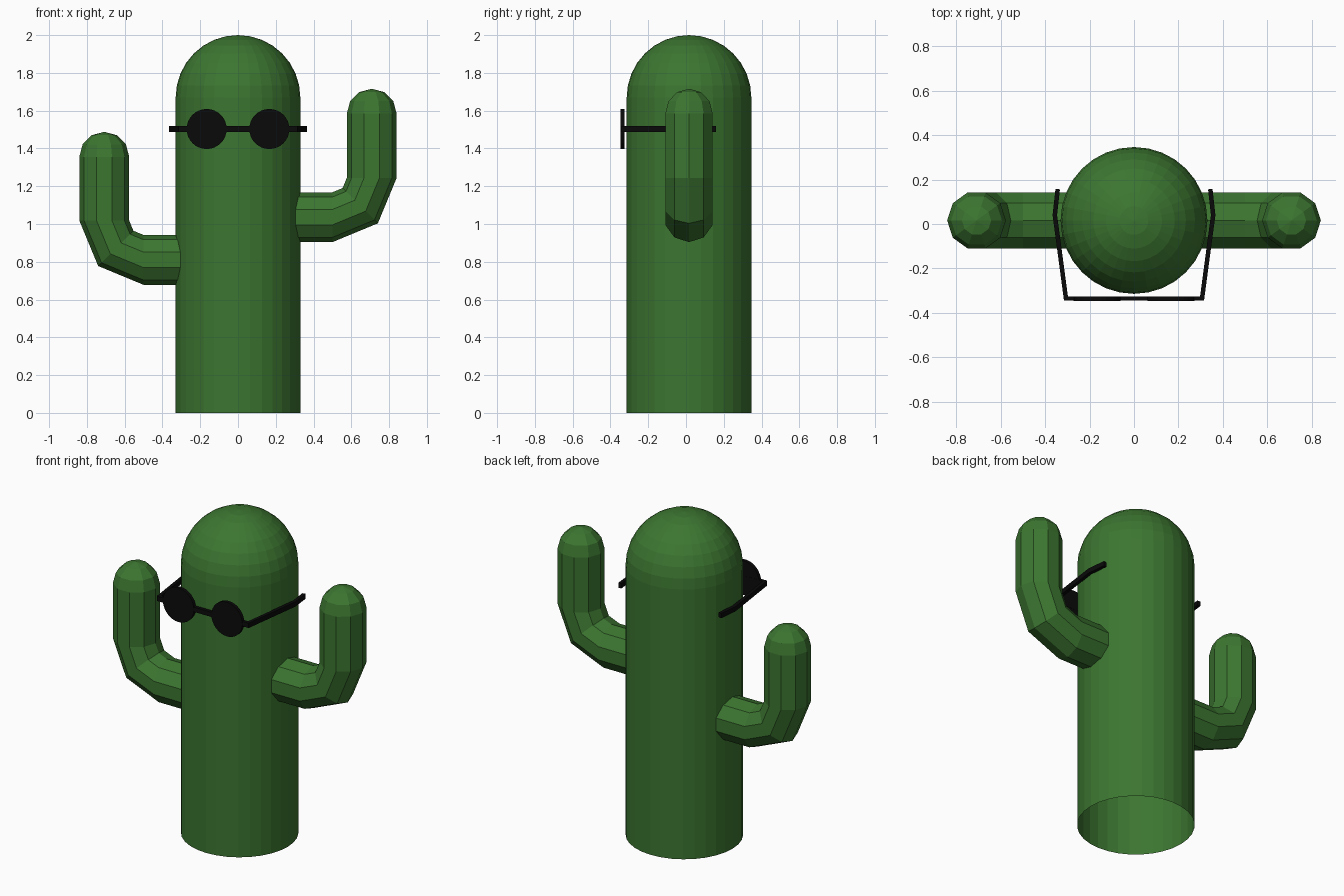
import bpy, bmesh
from math import sin, cos, pi
from mathutils import Vector

if "Cube" in bpy.data.objects:
    bpy.data.objects.remove(bpy.data.objects["Cube"])

YC = 0.016  # depth centre of the plant


def material(name, color):
    m = bpy.data.materials.new(name)
    m.diffuse_color = color
    m.use_nodes = True
    m.node_tree.nodes["Principled BSDF"].inputs["Base Color"].default_value = m.diffuse_color
    return m


green = material("plant_green", (0.045, 0.18, 0.03, 1))
black = material("glossy_black", (0.003, 0.003, 0.003, 1))


def finish(name, bm, mat):
    bmesh.ops.recalc_face_normals(bm, faces=bm.faces)
    me = bpy.data.meshes.new(name)
    bm.to_mesh(me)
    bm.free()
    me.materials.append(mat)
    ob = bpy.data.objects.new(name, me)
    bpy.context.collection.objects.link(ob)
    return ob


def domed_tube(name, path, r, sides, dome_rings, mat):
    """Sweep a polygon along an XZ path (point, tangent angle), ending in a dome."""
    rings = [(Vector((x, YC, z)), a, r) for x, z, a in path]
    x, z, a = path[-1]
    for i in range(1, dome_rings):
        t = pi / 2 * i / dome_rings
        rings.append((Vector((x, YC, z + r * sin(t))), a, r * cos(t)))
    bm = bmesh.new()
    loops = []
    for c, a, rad in rings:
        side = Vector((sin(a), 0, -cos(a)))
        loops.append([bm.verts.new(c + side * rad * cos(2 * pi * k / sides)
                                   + Vector((0, rad * sin(2 * pi * k / sides), 0)))
                      for k in range(sides)])
    for lo, hi in zip(loops, loops[1:]):
        for k in range(sides):
            n = (k + 1) % sides
            bm.faces.new((lo[k], lo[n], hi[n], hi[k]))
    tip = bm.verts.new((x, YC, z + r))
    for k in range(sides):
        bm.faces.new((loops[-1][k], loops[-1][(k + 1) % sides], tip))
    return finish(name, bm, mat)


# Trunk: open-bottomed cylinder with a dome
domed_tube("trunk", [(0, 0, pi / 2), (0, 1.67, pi / 2)], 0.33, 32, 8, green)


# Arms: horizontal stub, two-step elbow, upright domed end
def arm(name, s, z, top):
    R, r = 0.208, 0.132
    path = [(s * 0.3, z)]
    path += [(s * (0.5 + R * sin(t)), z + R * (1 - cos(t))) for t in (0, pi / 4, pi / 2)]
    path.append((s * 0.708, top - r))
    angles = [0, 0, pi / 4, pi / 2, pi / 2]
    if s < 0:
        angles = [pi - a for a in angles]
    domed_tube(name, [(x, h, a) for (x, h), a in zip(path, angles)], r, 10, 3, green)


arm("right_arm", 1, 1.036, 1.716)
arm("left_arm", -1, 0.81, 1.488)

# Sunglasses frame: one square-section strip through bar and both temples
half = [(0.306, -0.335), (0.356, 0.04), (0.343, 0.157)]
pts = [Vector((-x, y, 0)) for x, y in reversed(half)] + [Vector((x, y, 0)) for x, y in half]
bm = bmesh.new()
sections = []
for i, p in enumerate(pts):
    d0 = (p - pts[i - 1]).normalized() if i else (pts[1] - p).normalized()
    d1 = (pts[i + 1] - p).normalized() if i < len(pts) - 1 else d0
    t = (d0 + d1).normalized()
    n = Vector((-t.y, t.x, 0)) * 0.01 / t.dot(d0)
    sections.append([bm.verts.new(p + n * a + Vector((0, 0, 1.503 + b)))
                     for a, b in ((-1, -0.015), (1, -0.015), (1, 0.015), (-1, 0.015))])
for lo, hi in zip(sections, sections[1:]):
    for k in range(4):
        n = (k + 1) % 4
        bm.faces.new((lo[k], lo[n], hi[n], hi[k]))
bm.faces.new(sections[0])
bm.faces.new(sections[-1])
finish("sunglasses_frame", bm, black)

# Round lenses
for side, s in (("left", -1), ("right", 1)):
    bpy.ops.mesh.primitive_cylinder_add(vertices=32, radius=0.106, depth=0.02,
                                        location=(s * 0.166, -0.336, 1.503),
                                        rotation=(pi / 2, 0, 0))
    lens = bpy.context.object
    lens.name = side + "_lens"
    lens.data.materials.append(black)
